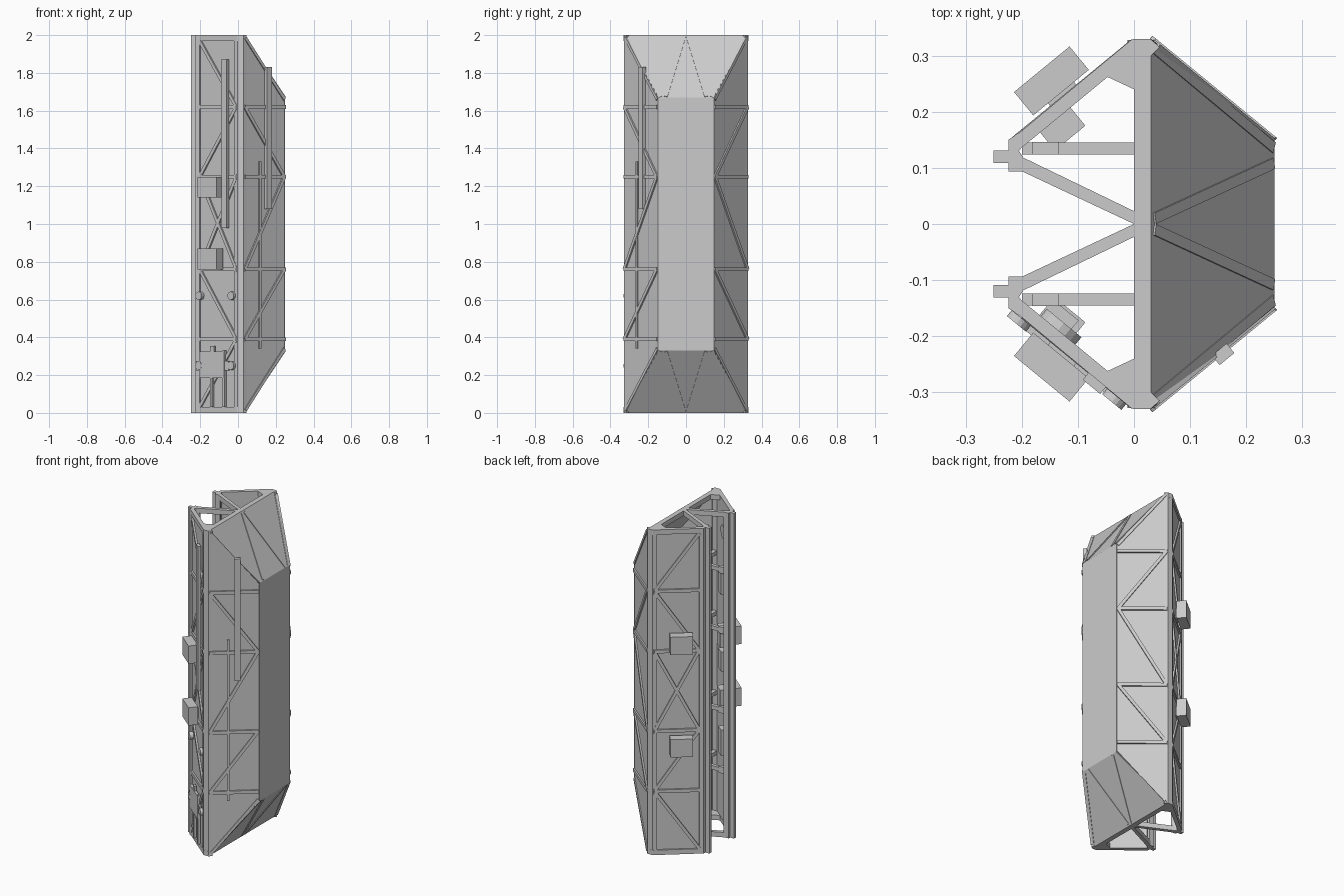
import bpy, bmesh, math
from mathutils import Vector as V, Matrix

if "Cube" in bpy.data.objects:
    bpy.data.objects.remove(bpy.data.objects["Cube"])

LEVELS = (0.39, 0.76, 1.25, 1.62)


def make(name, bm):
    bmesh.ops.recalc_face_normals(bm, faces=bm.faces)
    me = bpy.data.meshes.new(name)
    bm.to_mesh(me)
    bm.free()
    ob = bpy.data.objects.new(name, me)
    bpy.context.collection.objects.link(ob)
    return ob


def slab(name, pts, vec):
    """Flat polygon extruded along a vector."""
    bm = bmesh.new()
    f = bm.faces.new([bm.verts.new(p) for p in pts])
    r = bmesh.ops.extrude_face_region(bm, geom=[f], use_keep_orig=True)
    bmesh.ops.translate(bm, vec=V(vec), verts=[g for g in r['geom'] if isinstance(g, bmesh.types.BMVert)])
    return make(name, bm)


def beam(name, p, q, n, w=0.02, t=0.016):
    """Square bar from p to q, lying in the plane with normal n."""
    p, q = V(p), V(q)
    d = q - p
    L = d.length
    d.normalize()
    s = V(n).cross(d).normalized()
    u = d.cross(s)
    m = Matrix((s, u, d)).transposed().to_4x4()
    m.translation = (p + q) / 2
    bm = bmesh.new()
    bmesh.ops.create_cube(bm, size=1, matrix=m @ Matrix.Diagonal((w, t, L, 1)))
    return make(name, bm)


def box(name, a, b):
    a, b = V(a), V(b)
    bm = bmesh.new()
    d = b - a
    bmesh.ops.create_cube(bm, size=1, matrix=Matrix.Translation((a + b) / 2) @ Matrix.Diagonal((*d, 1)))
    return make(name, bm)


# Slanted walls: y as a function of x, with outward normals
def left(s, x, z, off=0):
    n = left_n(s)
    return V((x, s * (0.15 + (x + 0.22) * 0.82), z)) + n * off


def left_n(s):
    return V((-0.634, s * 0.773, 0))


def right(s, x, z, off=0):
    n = right_n(s)
    return V((x, s * (0.33 - (x - 0.03) * 0.82), z)) + n * off


def right_n(s):
    return V((0.634, s * 0.773, 0))


def wall_box(name, wall, normal, s, x, z, w, h, d, off):
    c = wall(s, x, z, off)
    return beam(name, c - V((0, 0, h / 2)), c + V((0, 0, h / 2)), normal(s), w, d)


def disc(name, c, n, r, d):
    bm = bmesh.new()
    m = V(n).to_track_quat('Z', 'Y').to_matrix().to_4x4()
    m.translation = c
    bmesh.ops.create_cone(bm, cap_ends=True, segments=16, radius1=r, radius2=r, depth=d, matrix=m)
    return make(name, bm)


# Nose face
slab("nose_panel", [(0.25, y, z) for y, z in ((-.148, .33), (.148, .33), (.148, 1.67), (-.148, 1.67))], (-0.012, 0, 0))

# Sloped end plates with their ribs
for z0, z1, k in ((2, 1.67, 1), (0, 0.33, -1)):
    n = V((0.832, 0, k * 0.555))
    slab("sloped_end", [(.03, -.33, z0), (.03, .33, z0), (.25, .148, z1), (.25, -.148, z1)], -n * 0.012)
    for s in (1, -1):
        beam("slope_rib", (.035, s * .01, z0 - k * .008), (.247, s * .108, z1 + k * .004), n, 0.02, 0.008)
        beam("slope_edge", (.033, s * .315, z0 - k * .006), (.248, s * .136, z1 + k * .002), n, 0.02, 0.006)

for s in (1, -1):
    ln, rn = left_n(s), right_n(s)
    # Wall panels
    slab("right_wall", [right(s, x, z, -.003) for x, z in ((.03, 0), (.25, .33), (.25, 1.67), (.03, 2))], -rn * .012)
    slab("left_wall", [left(s, x, z, -.008) for x, z in ((-.215, .0), (0, .0), (0, 2), (-.215, 2))], -ln * .014)
    # Long posts and guide rails
    slab("corner_post", [(x, s * y, 0) for x, y in ((-.022, .312), (-.003, .329), (.03, .329), (.046, .315), (.03, .3), (0, .3))], (0, 0, 2))
    slab("edge_post", [(x, s * y, 0) for x, y in ((-.224, .094), (-.224, .15), (-.205, .163), (-.19, .15), (-.205, .13), (-.19, .108), (-.19, .094))], (0, 0, 2))
    box("guide_rail", (-.25, s * .109, 0), (-.22, s * .131, 2))
    # Cross bars and diagonals
    for z in LEVELS:
        beam("left_bar", left(s, -.215, z, -.006), left(s, -.005, z, -.006), ln)
        x_end = .249
        beam("right_bar", right(s, .035, z, -.002), right(s, x_end, z, -.002), rn)
        disc("node", V((.012, s * .322, z)), (0, s, 0), .024, .012)
    lz = [((-.205, 1.97), (-.01, 1.62)), ((-.01, 1.62), (-.205, 1.25)), ((-.205, 1.25), (-.01, .76)),
          ((-.01, 1.25), (-.205, .76)), ((-.205, .76), (-.01, .39)), ((-.01, .39), (-.205, .03))]
    for a, b in lz:
        beam("left_diagonal", left(s, *a, -.006), left(s, *b, -.006), ln, .018)
    for a, b in (((.035, 1.62), (.245, 1.25)), ((.245, 1.25), (.035, .76)), ((.245, .76), (.035, .39))):
        beam("right_diagonal", right(s, *a, -.002), right(s, *b, -.002), rn, .018)
    for z0, z1 in ((.015, .34), (1.985, 1.66)):
        beam("right_sloped_edge", right(s, .04, z0, -.004), right(s, .246, z1, -.004), rn, .016, .014)

    # End frames: wall beam with gusset, and the V strut
    for z in (0, 1.97):
        slab("end_wall_beam", [(x, s * y, z) for x, y in ((-.222, .148), (-.005, .328), (.0, .33), (.0, .24), (-.047, .262), (-.205, .132))], (0, 0, .03))
        slab("end_v_strut", [(x, s * y, z) for x, y in ((0, .0), (-.2, .094), (-.205, .122), (0, .023))], (0, 0, .03))
    # Inner arms at each level
    for z in LEVELS:
        box("inner_arm", (-.2, s * .124, z - .012), (.02, s * .145, z + .012))
        box("arm_block", (-.182, s * .124, z - .02), (-.135, s * .146, z + .02))
    # Equipment boxes on the outer wall and pads inside
    for z in ((1.31, .68) if s > 0 else (1.195, .815)):
        wall_box("equipment_box", left, left_n, s, -.125, z, .128, .11, .054, .035)
        wall_box("box_foot", left, left_n, s, -.125, z, .06, .06, .02, .004)
        wall_box("inner_pad", left, left_n, s, -.155, z, .07, .12, .05, -.04)

# Cross members through the middle
for z in (0, 1.97):
    box("end_crossbeam", (0, -.33, z), (.03, .33, z + .03))
for z in LEVELS:
    box("mid_crossbeam", (0, -.315, z - .012), (.024, .315, z + .012))

# Handrails on the front walls
wall_box("long_rail", left, left_n, -1, -.065, 1.425, .04, .89, .018, .008)
wall_box("upper_rail", right, right_n, -1, .155, 1.455, .034, .75, .022, .006)
wall_box("lower_rail", right, right_n, -1, .115, .835, .014, .99, .01, .0)

# Lower front fittings
for x in (-.2, -.03):
    for z in (.25, .62):
        disc("round_fitting", left(-1, x, z, .004), left_n(-1), .022, .022)
wall_box("lower_plate", left, left_n, -1, -.13, .255, .17, .14, .016, .006)
wall_box("lower_plate_tab", left, left_n, -1, -.13, .33, .03, .05, .012, .006)
wall_box("lower_bridge", left, left_n, -1, -.13, .25, .22, .05, .012, .004)
for x in (-.135, -.07):
    wall_box("lower_upright", left, left_n, -1, x, .18, .016, .3, .016, .004)

# Fittings inside the front wall
disc("inner_disc", left(-1, -.15, 1.83, -.03), left_n(-1), .04, .02)
for z, h in ((1.53, .14), (1.05, .12), (.55, .16)):
    wall_box("inner_unit", left, left_n, -1, -.16, z, .06, h, .04, -.04)
